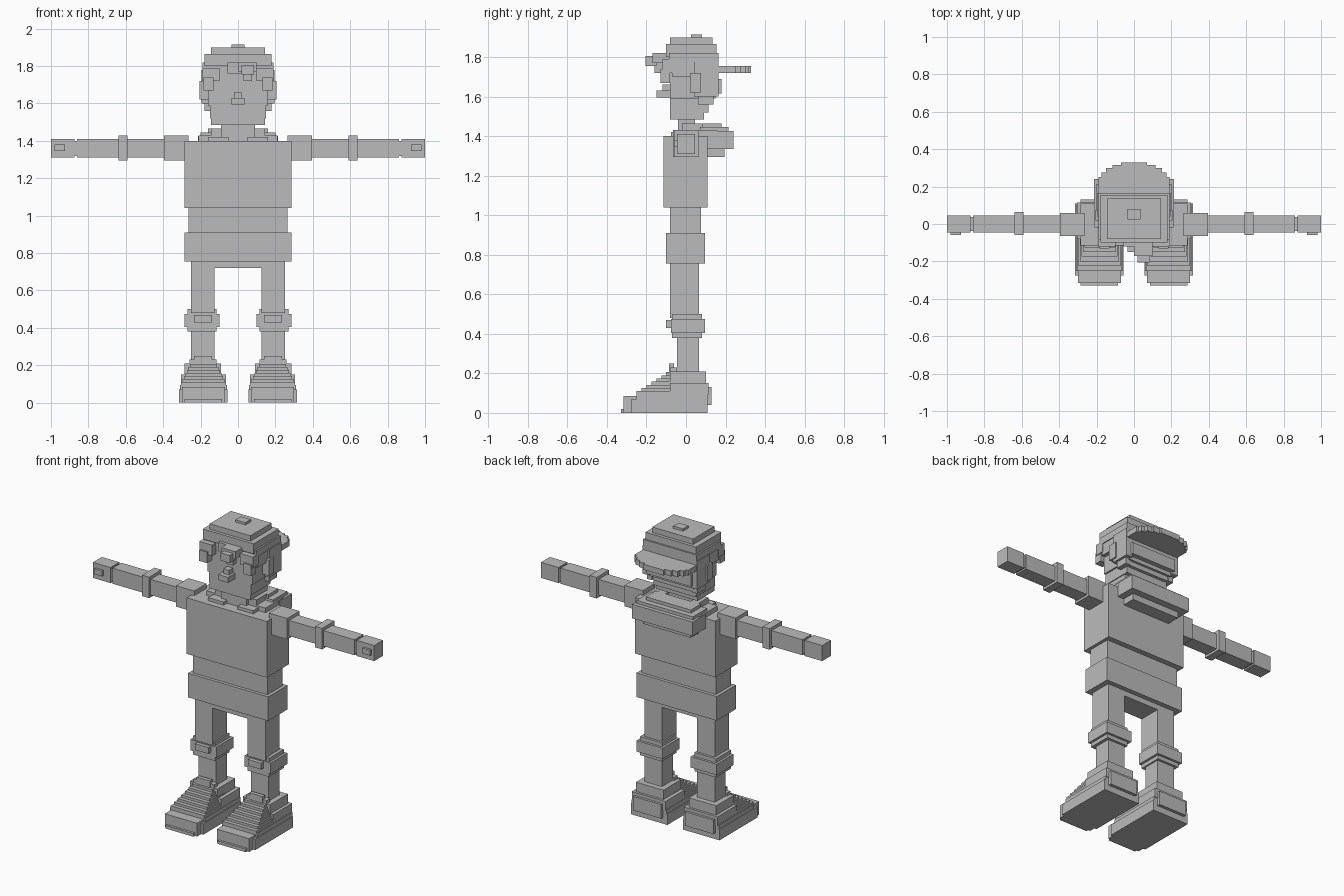
import bpy, bmesh

mat = bpy.data.materials.new("plain grey")
mat.diffuse_color = (0.5, 0.5, 0.5, 1)


def blocks(name, boxes, mirror=False):
    """One object made of boxes (x0, x1, y0, y1, z0, z1), optionally mirrored in x."""
    bm = bmesh.new()
    for x0, x1, y0, y1, z0, z1 in boxes:
        vs = bmesh.ops.create_cube(bm, size=1)["verts"]
        for v in vs:
            v.co = (x1 if v.co.x > 0 else x0,
                    y1 if v.co.y > 0 else y0,
                    z1 if v.co.z > 0 else z0)
    me = bpy.data.meshes.new(name)
    bm.to_mesh(me)
    bm.free()
    me.materials.append(mat)
    ob = bpy.data.objects.new(name, me)
    bpy.context.collection.objects.link(ob)
    if mirror:
        ob.modifiers.new("mirror", "MIRROR").use_mirror_merge = False
    return ob


def mid(w, y0, y1, z0, z1):
    """Box centred on x = 0."""
    return (-w, w, y0, y1, z0, z1)


# Body
blocks("torso", [mid(.285, -.115, .11, 1.04, 1.4)])
blocks("waist", [mid(.265, -.08, .075, .91, 1.04)])
blocks("hip_band", [mid(.285, -.1, .095, .755, .91)])
blocks("crotch", [mid(.25, -.08, .065, .72, .755)])

# Arms
blocks("shoulder", [(.265, .395, -.065, .06, 1.295, 1.43)], True)
blocks("arm", [(.395, .86, -.045, .045, 1.31, 1.41)], True)
blocks("elbow_band", [(.59, .64, -.06, .065, 1.295, 1.43)], True)
blocks("wrist", [(.86, .875, -.038, .038, 1.32, 1.4)], True)
blocks("hand", [(.875, 1, -.045, .045, 1.31, 1.41)], True)
blocks("thumb", [(.925, .98, -.06, -.045, 1.345, 1.38)], True)

# Legs and knee pads
blocks("upper_leg", [(.125, .25, -.08, .065, .48, .72)], True)
blocks("lower_leg", [(.125, .25, -.045, .065, .2, .5)], True)
blocks("knee_pad", [
    (.115, .27, -.07, .08, .38, .5),
    (.1, .285, -.075, .095, .405, .475),
    (.14, .235, -.1, -.07, .43, .47),
], True)

# Shoes: sole, toe cap, stepped instep, ankle collar and heel
shoe = [
    (.085, .285, -.33, .11, 0, .02),
    (.055, .315, -.275, .11, 0, .07),
    (.07, .3, -.315, .11, 0, .085),
    (.06, .31, -.25, .11, .07, .095),
    (.065, .305, -.08, .115, .09, .15),
    (.09, .285, -.08, .1, .15, .21),
    (.085, .285, .1, .13, .04, .13),
    (.14, .235, -.085, -.06, .2, .25),
    (.115, .26, -.08, -.045, .2, .23),
]
for i in range(7):
    inset = .065 + .008 * i
    y = -.25 + .025 * i
    shoe.append((inset, .37 - inset, y, 0, .09, .11 + .016 * i))
blocks("shoe", shoe, True)

# Neck, collar and hood hanging on the back
blocks("neck", [mid(.09, -.04, .045, 1.38, 1.51)])
blocks("collar", [
    (.09, .145, -.02, .14, 1.395, 1.465),
    (.13, .21, -.02, .16, 1.395, 1.43),
    (.05, .16, -.075, -.02, 1.395, 1.42),
], True)
blocks("hood", [
    mid(.16, .08, .18, 1.4, 1.465),
    mid(.2, .07, .215, 1.37, 1.445),
    mid(.215, .11, .24, 1.335, 1.425),
    mid(.17, .11, .195, 1.295, 1.335),
])

# Head and face
blocks("head", [
    mid(.145, -.08, .09, 1.485, 1.53),
    mid(.15, -.08, .115, 1.52, 1.6),
    mid(.16, -.08, .15, 1.59, 1.8),
])
blocks("nose", [
    mid(.035, -.15, -.08, 1.595, 1.63),
    mid(.02, -.12, -.08, 1.63, 1.66),
])
blocks("ear", [(.16, .205, .02, .075, 1.62, 1.72)], True)

# Hair: side locks, back and forelocks
blocks("side_hair", [
    (.15, .185, -.07, .15, 1.7, 1.8),
    (.15, .195, .04, .165, 1.6, 1.78),
    (.145, .18, .06, .14, 1.56, 1.62),
], True)
blocks("back_hair", [
    mid(.16, .14, .18, 1.615, 1.69),
    mid(.17, .14, .165, 1.69, 1.8),
    mid(.14, .1, .135, 1.56, 1.62),
])
blocks("fringe", [
    (.1, .19, -.12, -.06, 1.72, 1.79),
    (.13, .185, -.13, -.08, 1.67, 1.74),
], True)
blocks("forelock", [
    (-.055, .02, -.12, -.08, 1.76, 1.82),
    (0, .1, -.17, -.08, 1.77, 1.82),
    (.02, .085, -.205, -.15, 1.755, 1.805),
    (.03, .075, -.16, -.12, 1.72, 1.77),
])

# Cap worn backwards
blocks("cap", [
    mid(.19, -.085, .165, 1.775, 1.82),
    mid(.18, -.1, .155, 1.8, 1.865),
    mid(.145, -.08, .135, 1.865, 1.9),
    mid(.035, .025, .08, 1.9, 1.915),
])
blocks("cap_brim", [
    mid(w, .12, y, 1.72, 1.755)
    for w, y in [(.19, .25), (.175, .275), (.15, .3), (.115, .315), (.07, .33)]
])
